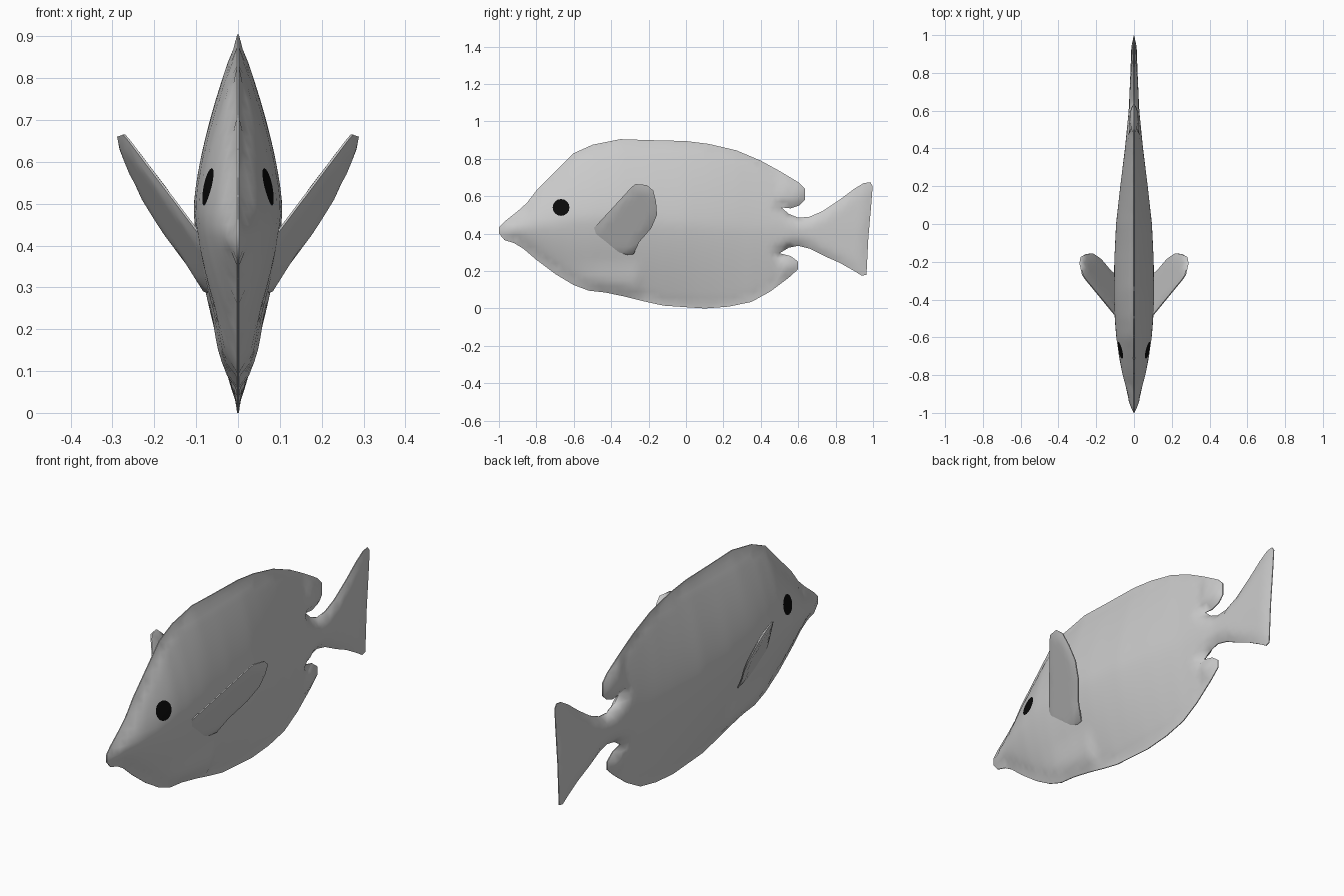
import bpy, bmesh, math
from mathutils import Vector
from mathutils.geometry import delaunay_2d_cdt, intersect_point_line

if "Cube" in bpy.data.objects:
    bpy.data.objects.remove(bpy.data.objects["Cube"])


def material(name, rgb):
    m = bpy.data.materials.new(name)
    m.diffuse_color = (*rgb, 1)
    m.use_nodes = True
    m.node_tree.nodes["Principled BSDF"].inputs["Base Color"].default_value = m.diffuse_color
    return m


GREY = material("pale grey", (0.6, 0.6, 0.6))
BLACK = material("eye black", (0.003, 0.003, 0.003))


def lerp(table, t):
    if t <= table[0][0]:
        return table[0][1]
    for (a, va), (b, vb) in zip(table, table[1:]):
        if t <= b:
            return va + (vb - va) * (t - a) / (b - a)
    return table[-1][1]


def edge_distance(p, outline):
    best = 9.0
    for i, b in enumerate(outline):
        a = outline[i - 1]
        q, f = intersect_point_line(p, a, b)
        q = Vector(a) if f < 0 else Vector(b) if f > 1 else Vector(q[:2])
        best = min(best, (Vector(p) - q).length)
    return best


def inside(p, outline):
    hit = False
    for i, (y1, z1) in enumerate(outline):
        y0, z0 = outline[i - 1]
        if (z0 > p[1]) != (z1 > p[1]) and p[0] < y0 + (y1 - y0) * (p[1] - z0) / (z1 - z0):
            hit = not hit
    return hit


def pillow(name, outline, step, half, centre, side=1, eye=None):
    """Fill a side profile with a grid and puff it out sideways in both directions."""
    n = len(outline)
    pts = [Vector(p) for p in outline]
    edges = [(i, (i + 1) % n) for i in range(n)]
    if eye:  # ring of edges that bounds the eye faces
        c, r = eye
        k = len(pts)
        pts += [Vector((c[0] + r * math.cos(a * math.tau / 16), c[1] + r * math.sin(a * math.tau / 16)))
                for a in range(16)]
        edges += [(k + i, k + (i + 1) % 16) for i in range(16)]
    for i in range(int(2 / step) + 1):
        for j in range(int(1 / step) + 1):
            p = Vector((-1 + (i + 0.5 * (j % 2)) * step, j * step))
            if eye and abs((p - Vector(eye[0])).length - eye[1]) < 0.012:
                continue
            if inside(p, outline) and edge_distance(p, outline) > step * 0.45:
                pts.append(p)
    verts, _, tris, *_ = delaunay_2d_cdt(pts, edges, [], 1, 1e-5)
    bm = bmesh.new()
    layers = []
    halves = [half(p, edge_distance(p, outline)) for p in verts]
    for s in (1, -1):
        layers.append([bm.verts.new((side * (centre(p) + s * h), p[0], p[1]))
                       for p, h in zip(verts, halves)])
    border = {}
    for t in tris:
        mid = sum((verts[i] for i in t), Vector((0, 0))) / len(t)
        for layer in layers:
            f = bm.faces.new([layer[i] for i in t])
            if eye and (mid - Vector(eye[0])).length < eye[1]:
                f.material_index = 1
        for i, a in enumerate(t):
            key = tuple(sorted((a, t[i - 1])))
            border[key] = border.get(key, 0) + 1
    for (a, b), count in border.items():  # thin rim
        if count == 1:
            bm.faces.new((layers[0][a], layers[0][b], layers[1][b], layers[1][a]))
    bmesh.ops.recalc_face_normals(bm, faces=bm.faces)
    mesh = bpy.data.meshes.new(name)
    bm.to_mesh(mesh)
    bm.free()
    mesh.materials.append(GREY)
    mesh.materials.append(BLACK)
    ob = bpy.data.objects.new(name, mesh)
    bpy.context.collection.objects.link(ob)
    bpy.ops.object.select_all(action='DESELECT')
    ob.select_set(True)
    bpy.context.view_layer.objects.active = ob
    bpy.ops.object.shade_smooth_by_angle(angle=math.radians(50))
    return ob


# Body profile (y, z): back and belly, with the tail between them
back = [(-1, 0.435), (-.97, .465), (-.9, .52), (-.85, .565), (-.8, .63), (-.72, .71), (-.6, .83),
        (-.5, .875), (-.35, .905), (-.2, .9), (0, .895), (.12, .88), (.27, .845), (.4, .79),
        (.5, .735), (.6, .675)]
tail = [(.635, .64), (.635, .58), (.605, .55), (.56, .535), (.51, .54), (.55, .505), (.6, .485),
        (.66, .49), (.73, .52), (.82, .58), (.9, .64), (.95, .67), (.985, .675), (.998, .655),
        (.99, .55), (.975, .38), (.965, .18), (.94, .175), (.9, .2), (.82, .245), (.74, .28),
        (.66, .32), (.6, .335), (.55, .325), (.5, .295), (.56, .28), (.6, .25), (.6, .21)]
belly = [(-1, .4), (-.97, .365), (-.92, .35), (-.87, .32), (-.8, .26), (-.7, .185), (-.6, .125),
         (-.52, .095), (-.43, .085), (-.32, .062), (-.22, .037), (-.12, .015), (.1, .0), (.23, .01),
         (.35, .035), (.45, .09), (.55, .165)]
width = [(-1, .014), (-.9, .036), (-.8, .06), (-.7, .08), (-.6, .094), (-.5, .102), (-.4, .106),
         (-.2, .105), (0, .095), (.2, .073), (.4, .048), (.6, .028), (.8, .019), (1, .012)]


def body_half(p, d):
    y, z = p
    top, low = lerp(back, y), lerp(belly, y)
    if y > .5:  # tail stays inside a tall hull
        top, low = .85, .0
    u = min(1, abs(z - (top + low) / 2) / ((top - low) / 2))
    w = lerp(width, y) * (1 - u ** 1.5) * min(1, d / .045) ** .5
    # fuller breast in front of the belly fin
    if -.65 < y < -.23 and z < .25:
        w += .014 * min(1, (y + .65) / .2, (-.23 - y) / .04) * min(1, d / .04, (.25 - z) / .1)
    return max(w, .002)


pillow("fish_body", back + tail + belly[::-1], .03, body_half, lambda p: 0, eye=((-.668, .54), .045))

# Side fins, rooted inside the body and leaning outwards
fin = [(-.58, .385), (-.52, .4), (-.4, .53), (-.29, .65), (-.27, .665), (-.21, .66), (-.175, .63),
       (-.16, .57), (-.155, .5), (-.185, .43), (-.25, .355), (-.28, .29), (-.38, .28), (-.5, .34)]
for label, side in (("right", 1), ("left", -1)):
    pillow(label + "_side_fin", fin, .03,
           lambda p, d: .003 + .009 * min(1, d / .03) ** .5,
           lambda p: .22 + .271 * (p[0] + .155) + .505 * (p[1] - .5), side)
